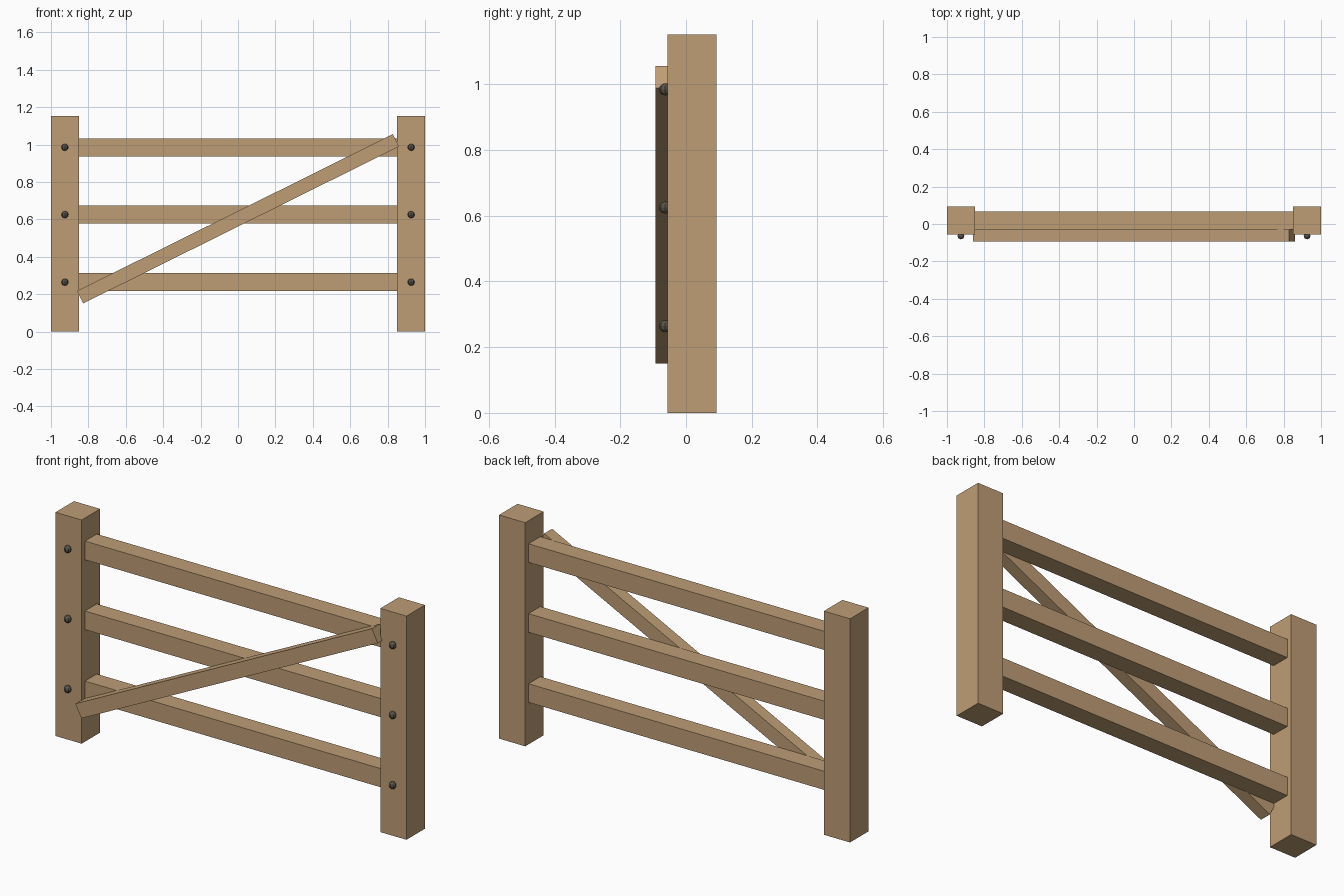
import bpy
import math

if "Cube" in bpy.data.objects:
    bpy.data.objects.remove(bpy.data.objects["Cube"])


def material(name, color):
    m = bpy.data.materials.new(name)
    m.diffuse_color = (*color, 1)
    m.use_nodes = True
    m.node_tree.nodes["Principled BSDF"].inputs["Base Color"].default_value = m.diffuse_color
    return m


wood = material("wood", (0.52, 0.34, 0.18))
iron = material("dark_iron", (0.10, 0.085, 0.07))


def box(name, center, size, tilt=0):
    bpy.ops.mesh.primitive_cube_add(size=1, location=center)
    ob = bpy.context.object
    ob.name = name
    ob.scale = size
    bpy.ops.object.transform_apply(location=False, rotation=False, scale=True)
    ob.rotation_euler.y = tilt
    ob.data.materials.append(wood)
    return ob


POST_W, POST_H, MID_Y = 0.149, 1.152, 0.018
POST_X = 1 - POST_W / 2
RAIL_HEIGHTS = (0.264, 0.625, 0.985)

# Square posts, with a round bolt head at each rail
for side, label in ((-1, "left"), (1, "right")):
    box(f"{label}_post", (side * POST_X, MID_Y, POST_H / 2), (POST_W, 0.15, POST_H))
    for i, z in enumerate(RAIL_HEIGHTS):
        bpy.ops.mesh.primitive_uv_sphere_add(
            segments=8, ring_count=6, radius=0.0187,
            location=(side * POST_X, -0.0635, z))
        bolt = bpy.context.object
        bolt.name = f"{label}_bolt_{i + 1}"
        bolt.data.materials.append(iron)

# Horizontal rails between the posts
for i, z in enumerate(RAIL_HEIGHTS):
    box(f"rail_{i + 1}", (0, MID_Y, z), (2 * (1 - POST_W) + 0.004, 0.096, 0.096))

# Diagonal brace across the front of the rails
box("diagonal_brace", (0, -0.061, 0.603), (1.886, 0.064, 0.0745), -math.radians(26.4))
